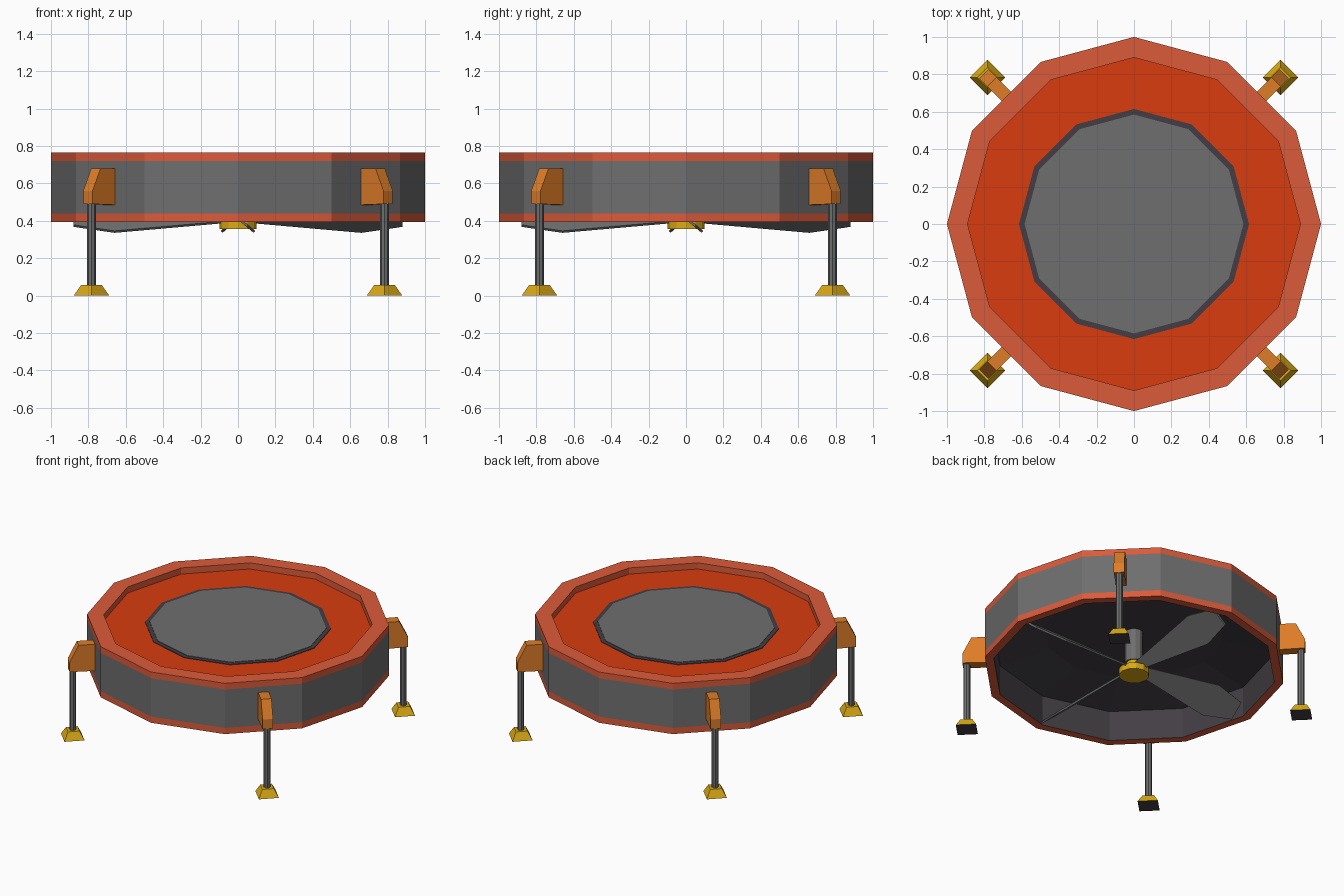
import bpy, bmesh, math
from mathutils import Matrix, Vector

cube = bpy.data.objects.get("Cube")
if cube:
    bpy.data.objects.remove(cube)


def material(name, r, g, b):
    m = bpy.data.materials.new(name)
    m.use_nodes = True
    m.diffuse_color = (r, g, b, 1)
    m.node_tree.nodes["Principled BSDF"].inputs["Base Color"].default_value = (r, g, b, 1)
    return m


GREY = material("mid grey", .16, .157, .16)
DARK = material("dark grey", .055, .048, .058)
RED = material("rim red", .71, .105, .042)
VERMILION = material("deep vermilion", .69, .046, .004)
ORANGE = material("bracket orange", .73, .205, .02)
GOLD = material("gold", .70, .40, .007)


def finish(bm, name, mats, matrix=Matrix()):
    bmesh.ops.recalc_face_normals(bm, faces=bm.faces)
    mesh = bpy.data.meshes.new(name)
    bm.to_mesh(mesh)
    bm.free()
    for m in mats:
        mesh.materials.append(m)
    ob = bpy.data.objects.new(name, mesh)
    ob.matrix_world = matrix
    bpy.context.collection.objects.link(ob)
    return ob


def lathe(name, profile, sides, bands, mats, matrix=Matrix(), turn=0.0):
    """Revolve (radius, z) points; bands gives a material per segment."""
    bm = bmesh.new()
    rings = []
    for r, z in profile:
        if r == 0:
            rings.append([bm.verts.new((0, 0, z))] * sides)
            continue
        angles = [turn + math.tau * i / sides for i in range(sides)]
        rings.append([bm.verts.new((r * math.cos(a), r * math.sin(a), z)) for a in angles])
    for low, high, band in zip(rings, rings[1:], bands):
        for i in range(sides):
            j = (i + 1) % sides
            corners = list(dict.fromkeys((low[i], low[j], high[j], high[i])))
            bm.faces.new(corners).material_index = band
    return finish(bm, name, mats, matrix)


def cylinder(name, r, z0, z1, sides, mat, matrix=Matrix()):
    return lathe(name, [(0, z0), (r, z0), (r, z1), (0, z1)], sides, [0] * 3, [mat], matrix)


def extrude_outline(name, points, axis, thickness, mat, matrix):
    """Flat outline thickened evenly to both sides along an axis."""
    bm = bmesh.new()
    half = Vector(axis) * thickness / 2
    face = bm.faces.new([bm.verts.new(Vector(p) - half) for p in points])
    grown = bmesh.ops.extrude_face_region(bm, geom=[face])["geom"]
    verts = [v for v in grown if isinstance(v, bmesh.types.BMVert)]
    bmesh.ops.translate(bm, verts=verts, vec=half * 2)
    return finish(bm, name, [mat], matrix)


# Drum shell: deck, raised lip, red bands, grey wall, dark hollow underside
lathe("drum_shell",
      [(0, .72), (.89, .72), (.89, .765), (1, .765), (1, .72), (1, .44),
       (1, .395), (.94, .395), (.94, .615), (.6, .68), (0, .68)],
      12, [0, 1, 1, 1, 2, 1, 1, 3, 3, 3], [VERMILION, RED, GREY, DARK])

# Centre panel with its dark border
cylinder("panel_border", .615, .715, .724, 12, DARK)
cylinder("centre_panel", .585, .715, .727, 12, GREY)

# Fan hub
cylinder("fan_shaft", .06, .45, .69, 12, GREY)
cylinder("hub_neck", .05, .39, .46, 12, GOLD)
cylinder("hub_cap", .1, .355, .40, 12, GOLD)

# Four pitched fan blades
half_outline = [(.04, .03), (.66, .115), (.88, .065)]
outline = [(x, w, 0) for x, w in half_outline]
outline += [(x, -w, 0) for x, w in reversed(half_outline)]
pitch = Matrix.Translation((0, 0, .415)) @ Matrix.Rotation(math.radians(-40), 4, 'X')
for i in range(4):
    spin = Matrix.Rotation(i * math.pi / 2, 4, 'Z')
    extrude_outline(f"fan_blade_{i + 1}", outline, (0, 0, 1), .014, GREY, spin @ pitch)

# Four legs on the diagonals: bracket, pole and foot
bracket = [(.95, 0, .485), (1.135, 0, .49), (1.135, 0, .56), (1.075, 0, .68), (.95, 0, .68)]
for i, side in enumerate(("back_left", "back_right", "front_right", "front_left")):
    spin = Matrix.Rotation(math.pi / 4 + i * math.pi / 2, 4, 'Z')
    place = spin @ Matrix.Translation((1.108, 0, 0))
    extrude_outline(f"{side}_bracket", bracket, (0, 1, 0), .07, ORANGE, spin)
    cylinder(f"{side}_pole", .023, .05, .50, 8, GREY, place)
    lathe(f"{side}_foot", [(0, 0), (.095, 0), (.055, .057), (0, .057)], 4,
          [1, 0, 0], [GOLD, DARK], place, math.pi / 4)
